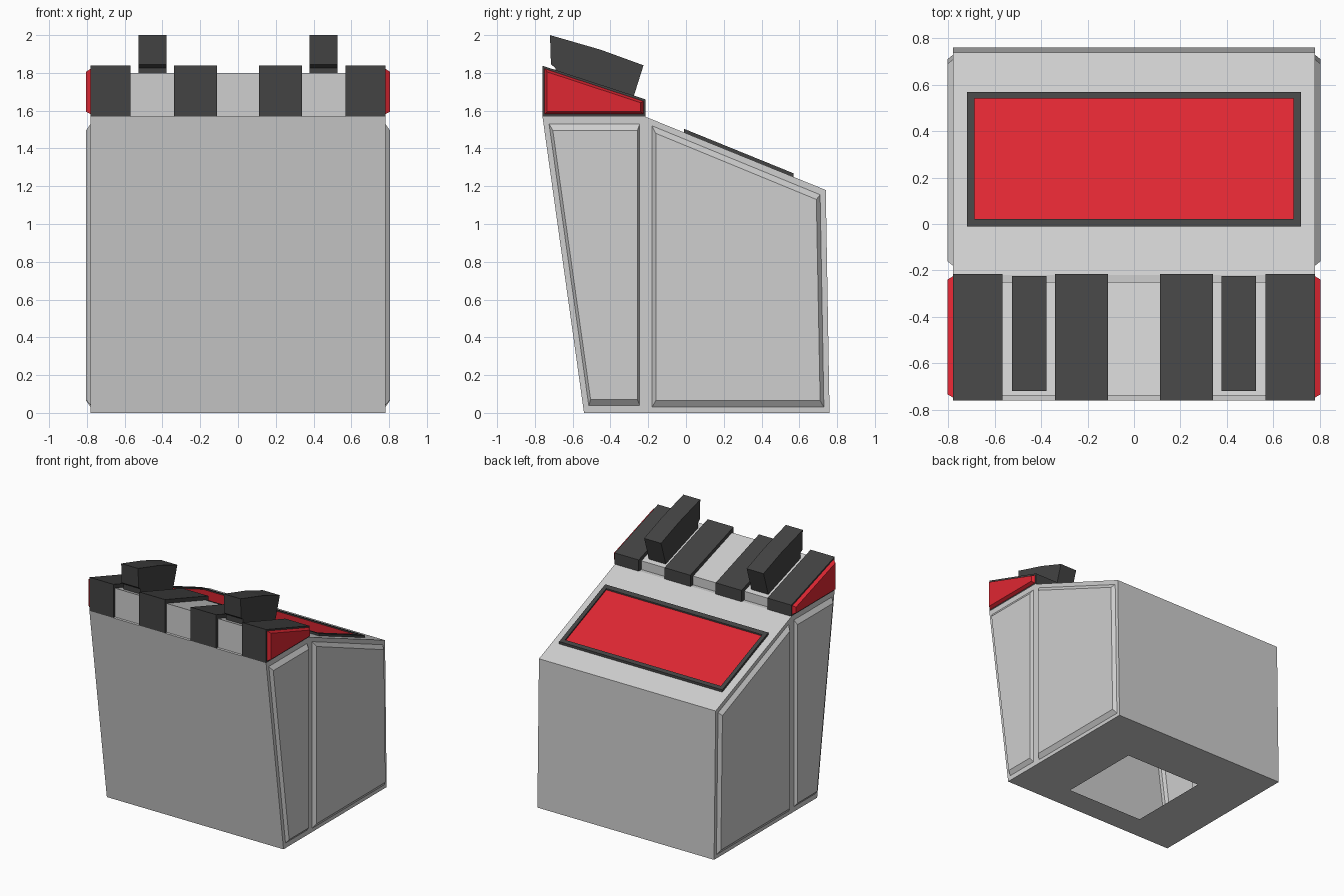
import bpy
import bmesh

cube = bpy.data.objects.get("Cube")
if cube:
    bpy.data.objects.remove(cube, do_unlink=True)


def material(name, rgb):
    m = bpy.data.materials.new(name)
    m.use_nodes = True
    colour = (*rgb, 1)
    m.diffuse_color = colour
    bsdf = m.node_tree.nodes["Principled BSDF"]
    bsdf.inputs["Base Color"].default_value = colour
    bsdf.inputs["Roughness"].default_value = 0.7
    return m


GREY = material("light grey", (0.62, 0.62, 0.62))
DARK = material("charcoal", (0.056, 0.056, 0.056))
RED = material("red", (0.74, 0.02, 0.032))

HALF = 0.78      # half width of the cabinet
BULGE = 0.805    # how far the side panels stand out


def finish(name, bm, mat):
    bmesh.ops.remove_doubles(bm, verts=bm.verts, dist=0.0005)
    bmesh.ops.recalc_face_normals(bm, faces=bm.faces)
    mesh = bpy.data.meshes.new(name)
    bm.to_mesh(mesh)
    bm.free()
    mesh.materials.append(mat)
    obj = bpy.data.objects.new(name, mesh)
    bpy.context.collection.objects.link(obj)
    return obj


def prism(name, profile, x0, x1, mat):
    """Side profile (y, z) extruded across x."""
    bm = bmesh.new()
    ends = [[bm.verts.new((x, y, z)) for y, z in profile] for x in (x0, x1)]
    for end in ends:
        bm.faces.new(end)
    bridge(bm, *ends)
    return finish(name, bm, mat)


def bridge(bm, a, b):
    for i in range(len(a)):
        j = (i + 1) % len(a)
        bm.faces.new((a[i], a[j], b[j], b[i]))


def fill(bm, loops, normal):
    """Flat face bounded by the first loop, with the others as holes."""
    edges = []
    for loop in loops:
        verts = [bm.verts.new(p) for p in loop]
        edges += [bm.edges.new((verts[i - 1], verts[i])) for i in range(len(verts))]
    bmesh.ops.triangle_fill(bm, edges=edges, use_beauty=True, normal=normal)


def raised_panel(bm, outer, inner, side):
    """Bevelled panel standing out from a side wall."""
    a = [bm.verts.new((side * HALF, y, z)) for y, z in outer]
    b = [bm.verts.new((side * BULGE, y, z)) for y, z in inner]
    bridge(bm, a, b)
    bm.faces.new(b)


# Cabinet: hollow shell with raised side panels and an opening underneath
body = [(-0.54, 0), (0.76, 0), (0.74, 1.18), (-0.22, 1.57), (-0.76, 1.57)]
rear_outer = [(-0.18, 0.03), (0.73, 0.03), (0.71, 1.155), (-0.18, 1.52)]
rear_inner = [(-0.16, 0.065), (0.71, 0.065), (0.69, 1.13), (-0.16, 1.48)]
front_outer = [(-0.515, 0.04), (-0.245, 0.04), (-0.245, 1.53), (-0.725, 1.53)]
front_inner = [(-0.505, 0.07), (-0.257, 0.07), (-0.257, 1.495), (-0.705, 1.495)]

bm = bmesh.new()
for i in range(1, len(body)):
    (y0, z0), (y1, z1) = body[i], body[(i + 1) % len(body)]
    bm.faces.new([bm.verts.new(p) for p in
                  ((-HALF, y0, z0), (HALF, y0, z0), (HALF, y1, z1), (-HALF, y1, z1))])
for side in (-1, 1):
    fill(bm, [[(side * HALF, y, z) for y, z in loop]
              for loop in (body, rear_outer, front_outer)], (side, 0, 0))
    raised_panel(bm, rear_outer, rear_inner, side)
    raised_panel(bm, front_outer, front_inner, side)


def floor_rect(x, y0, y1):
    return [(-x, y0, 0), (x, y0, 0), (x, y1, 0), (-x, y1, 0)]


fill(bm, [floor_rect(HALF, -0.54, 0.76), floor_rect(0.34, -0.34, 0.34)], (0, 0, -1))
finish("cabinet", bm, GREY)

# Sloped head with dark blocks and bars
prism("head_core", [(-0.74, 1.57), (-0.25, 1.57), (-0.25, 1.64), (-0.74, 1.80)],
      -0.775, 0.775, GREY)
block = [(-0.76, 1.57), (-0.215, 1.57), (-0.215, 1.66), (-0.76, 1.838)]
bar = [(-0.72, 2.0), (-0.45, 1.922), (-0.225, 1.84), (-0.285, 1.65),
       (-0.69, 1.78), (-0.69, 1.825), (-0.715, 1.845)]
red_outer = [(-0.748, 1.582), (-0.225, 1.582), (-0.225, 1.65), (-0.748, 1.822)]
red_inner = [(-0.735, 1.595), (-0.24, 1.595), (-0.24, 1.642), (-0.735, 1.805)]
for side, label in ((-1, "right"), (1, "left")):
    prism(label + "_outer_block", block, side * 0.568, side * HALF, DARK)
    prism(label + "_inner_block", block, side * 0.112, side * 0.34, DARK)
    prism(label + "_raised_bar", bar, side * 0.378, side * 0.527, DARK)
    bm = bmesh.new()
    raised_panel(bm, red_outer, red_inner, side)
    finish(label + "_red_side_panel", bm, RED)


# Framed display on the sloping top
def on_slope(y0, y1, height):
    """Profile of a slab resting on the sloping top."""
    (ya, za), (yb, zb) = body[3], body[2]
    slope = (zb - za) / (yb - ya)
    return [(y, za + slope * (y - ya) + h)
            for y, h in ((y0, 0), (y1, 0), (y1, height), (y0, height))]


RAIL = 0.019
prism("display_front_rail", on_slope(-0.01, 0.022, RAIL), -0.72, 0.72, DARK)
prism("display_back_rail", on_slope(0.542, 0.57, RAIL), -0.72, 0.72, DARK)
for side, label in ((-1, "right"), (1, "left")):
    prism("display_" + label + "_rail", on_slope(0.022, 0.542, RAIL),
          side * 0.688, side * 0.72, DARK)
prism("display_screen", on_slope(0.022, 0.542, 0.008), -0.688, 0.688, RED)
